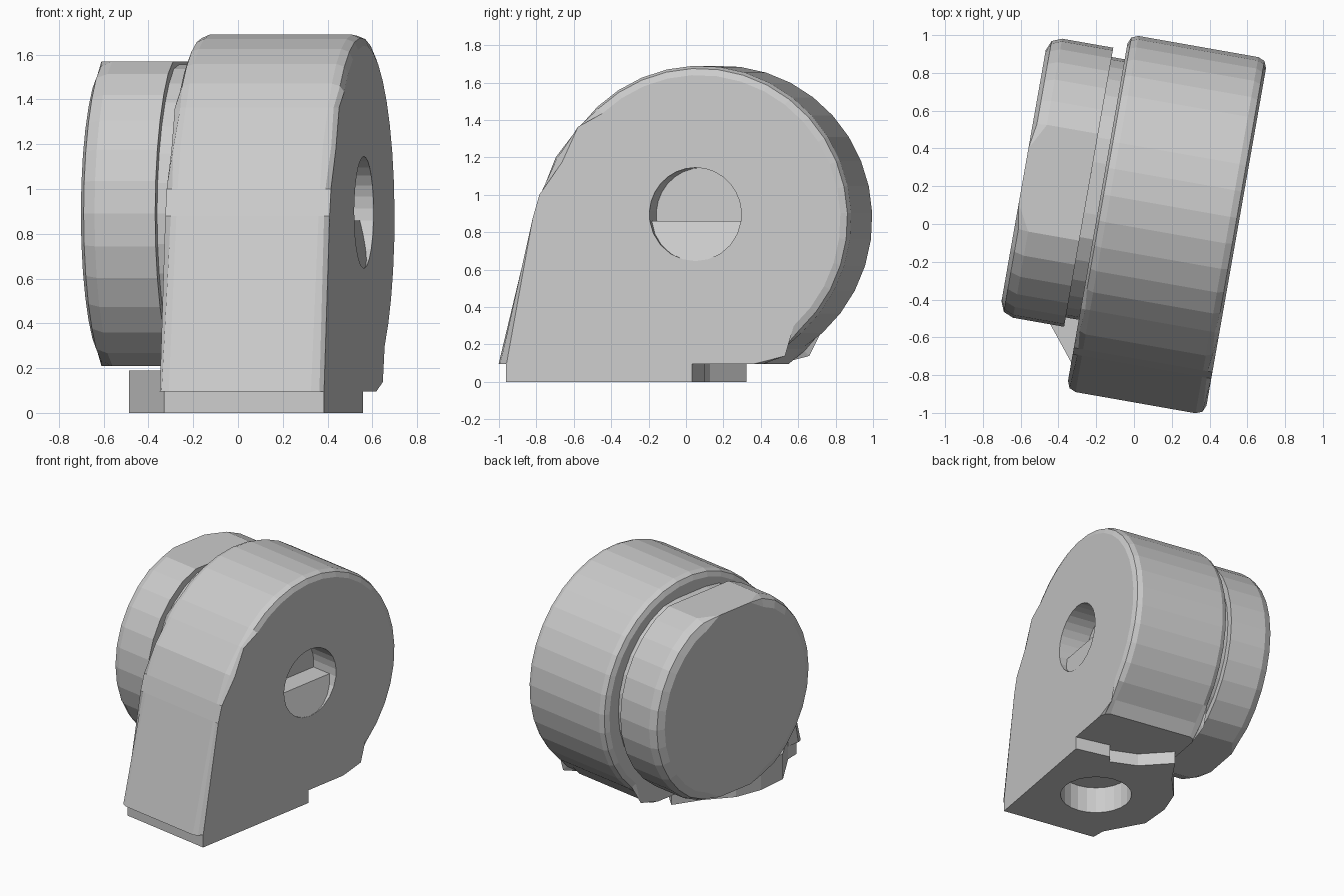
import bpy, bmesh
from math import sin, cos, radians

cube = bpy.data.objects.get("Cube")
if cube:
    bpy.data.objects.remove(cube, do_unlink=True)

TURN = radians(-10)
CY, CZ = 0.165, 0.87     # scroll centre

grey = bpy.data.materials.new("light grey")
grey.use_nodes = True
grey.diffuse_color = (0.6, 0.6, 0.6, 1)
grey.node_tree.nodes["Principled BSDF"].inputs["Base Color"].default_value = (0.6, 0.6, 0.6, 1)


def prism(name, points, low, high, axis="x", bevel=0, rim=lambda a, b: False):
    """Extrude a 2D outline along an axis and bevel the chosen rim edges."""
    def place(p, d):
        return (d, p[0], p[1]) if axis == "x" else (p[0], p[1], d)
    bm = bmesh.new()
    rings = [[bm.verts.new(place(p, d)) for p in points] for d in (low, high)]
    caps = [bm.faces.new(r) for r in rings]
    n = len(points)
    for i in range(n):
        j = (i + 1) % n
        bm.faces.new((rings[0][i], rings[0][j], rings[1][j], rings[1][i]))
    if bevel:
        edges = [e for c in caps for e in c.edges if rim(e.verts[0].co, e.verts[1].co)]
        bmesh.ops.bevel(bm, geom=edges, offset=bevel, segments=2, profile=0.5,
                        affect="EDGES", clamp_overlap=True)
    bmesh.ops.recalc_face_normals(bm, faces=bm.faces[:])
    mesh = bpy.data.meshes.new(name)
    bm.to_mesh(mesh)
    bm.free()
    obj = bpy.data.objects.new(name, mesh)
    bpy.context.collection.objects.link(obj)
    mesh.materials.append(grey)
    obj.rotation_euler.z = TURN
    return obj


def arc(cx, cy, r, start, end, steps):
    angles = [radians(start + (end - start) * i / steps) for i in range(steps + 1)]
    return [(cx + r * cos(a), cy + r * sin(a)) for a in angles]


def cut(obj, cutter):
    cutter.hide_render = True
    cutter.hide_viewport = True
    mod = obj.modifiers.new("cut", "BOOLEAN")
    mod.operation = "DIFFERENCE"
    mod.solver = "EXACT"
    mod.object = cutter


# Scroll housing: straight outlet front running into a round back
scroll = [(-0.93, 0.095), (-0.735, 0.88), (-0.70, 1.0), (-0.62, 1.2)]
scroll += arc(CY, CZ, 0.82, 143, -58, 20) + [(0.53, 0.095)]
housing = prism("scroll_housing", scroll, -0.2, 0.545, bevel=0.05,
                rim=lambda a, b: max(a.z, b.z) > 0.11)

# Inlet: open upper half, sloping lower half
upper = arc(0.147, 0.895, 0.25, -8, 188, 16)
inlet = prism("inlet_cutter", upper, 0.33, 0.7)
lower = arc(0.147, 0.895, 0.25, 188, 352, 10)
ramp = prism("inlet_ramp_cutter", lower, 0.4, 0.7)
for v in ramp.data.vertices:
    if v.co.x < 0.5:
        v.co.x = 0.544 - 0.06 * (v.co.z - 0.645) / 0.21
cut(housing, inlet)
cut(housing, ramp)


# Motor: round can with flattened top and bottom, on a slimmer neck
def can(name, r, flat, low, high, bevel):
    ring = arc(0.15, 0.89, r, 0, 348.75, 31)
    ring = [(y, min(max(z, 0.89 - flat), 0.89 + flat)) for y, z in ring]
    return prism(name, ring, low, high, bevel=bevel,
                 rim=lambda a, b: a.x < -0.5 and b.x < -0.5)


can("motor_can", 0.75, 0.68, -0.62, -0.27, 0.075)
can("motor_neck", 0.70, 0.665, -0.3, -0.15, 0)

# Mounting foot with a round outlet through it
foot_outline = [(0.545, -0.88), (0.545, 0.13), (0.28, 0.15), (0.25, 0.09), (0.05, 0.14),
                (-0.16, 0.3), (-0.25, 0.1), (-0.38, -0.1), (-0.42, -0.3), (-0.40, -0.53),
                (-0.2, -0.78), (-0.18, -0.88)]
foot = prism("mounting_foot", foot_outline, 0, 0.1, axis="z")
bracket = [(-0.185, 0.2)] + foot_outline[6:11] + [(-0.185, -0.8)]
prism("foot_bracket", bracket, 0.002, 0.19, axis="z")

outlet = prism("outlet_cutter", arc(0.1, -0.36, 0.25, 0, 345, 23), -0.1, 0.2, axis="z")
cut(foot, outlet)
cut(housing, outlet)
